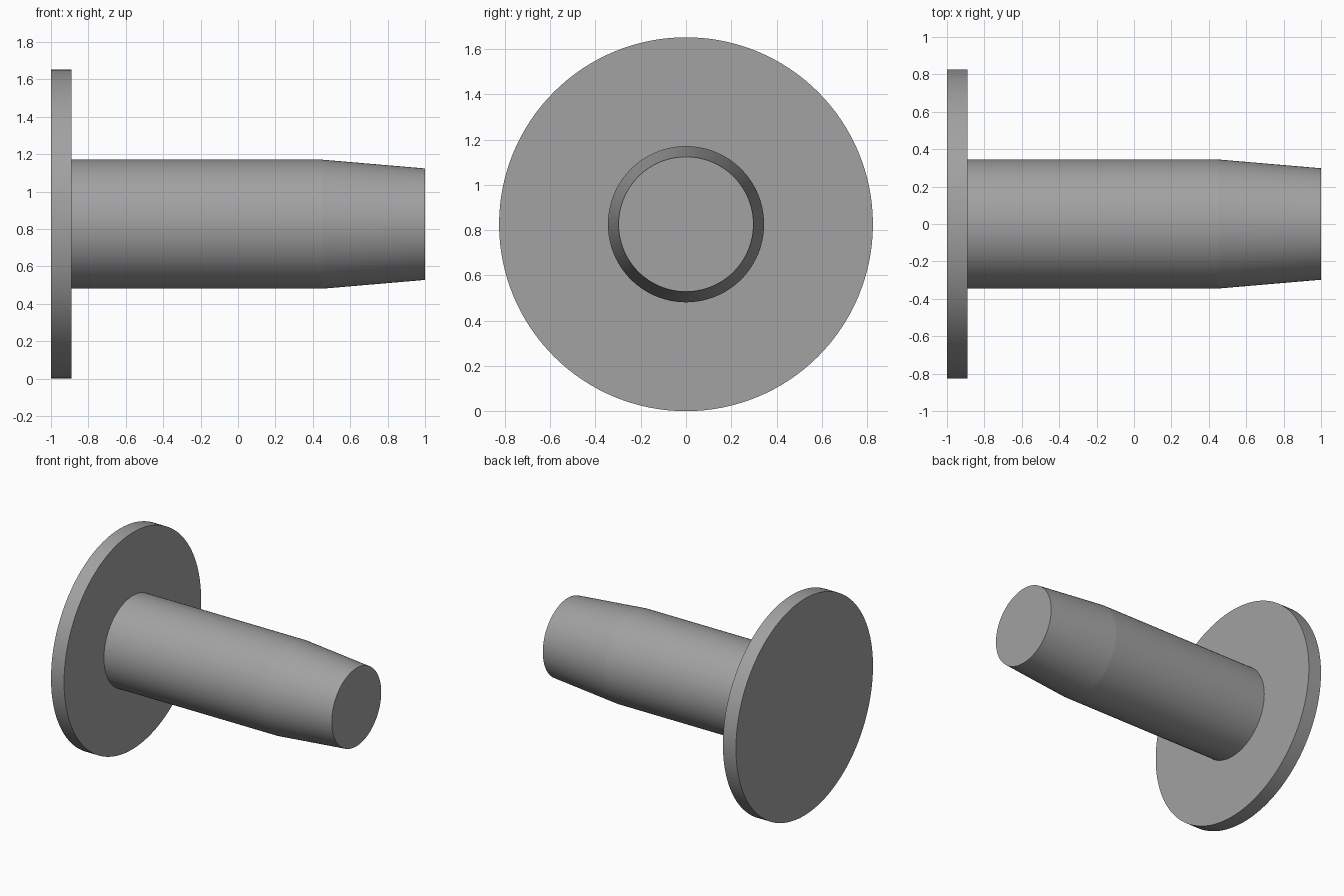
import bpy, bmesh, math

if "Cube" in bpy.data.objects:
    bpy.data.objects.remove(bpy.data.objects["Cube"])

SEGMENTS = 128
CENTRE_Z = 0.826

grey = bpy.data.materials.new("plain grey")
grey.diffuse_color = (0.36, 0.36, 0.36, 1)
grey.use_nodes = True
grey.node_tree.nodes["Principled BSDF"].inputs["Base Color"].default_value = grey.diffuse_color


def lathe(name, profile):
    """Turn (x, radius) points around the x axis into a closed solid."""
    bm = bmesh.new()
    rings = []
    for x, r in profile:
        angles = [2 * math.pi * i / SEGMENTS for i in range(SEGMENTS)]
        rings.append([bm.verts.new((x, r * math.cos(a), r * math.sin(a))) for a in angles])
    for a, b in zip(rings, rings[1:]):
        for i in range(SEGMENTS):
            j = (i + 1) % SEGMENTS
            bm.faces.new((a[i], a[j], b[j], b[i]))
    bm.faces.new(rings[0])
    bm.faces.new(rings[-1])
    bmesh.ops.recalc_face_normals(bm, faces=bm.faces)
    mesh = bpy.data.meshes.new(name)
    bm.to_mesh(mesh)
    bm.free()
    mesh.materials.append(grey)
    obj = bpy.data.objects.new(name, mesh)
    obj.location.z = CENTRE_Z
    bpy.context.collection.objects.link(obj)
    bpy.ops.object.select_all(action='DESELECT')
    obj.select_set(True)
    bpy.context.view_layer.objects.active = obj
    # keep the rims crisp, and the shallow taper line too
    bpy.ops.object.shade_smooth_by_angle(angle=math.radians(4))
    return obj


# Flanged pin: wide disc head, straight shaft, tapered tip, in one solid
lathe("flanged_pin", [(-1, 0.826), (-0.89, 0.826), (-0.89, 0.345),
                      (0.45, 0.345), (1, 0.298)])
